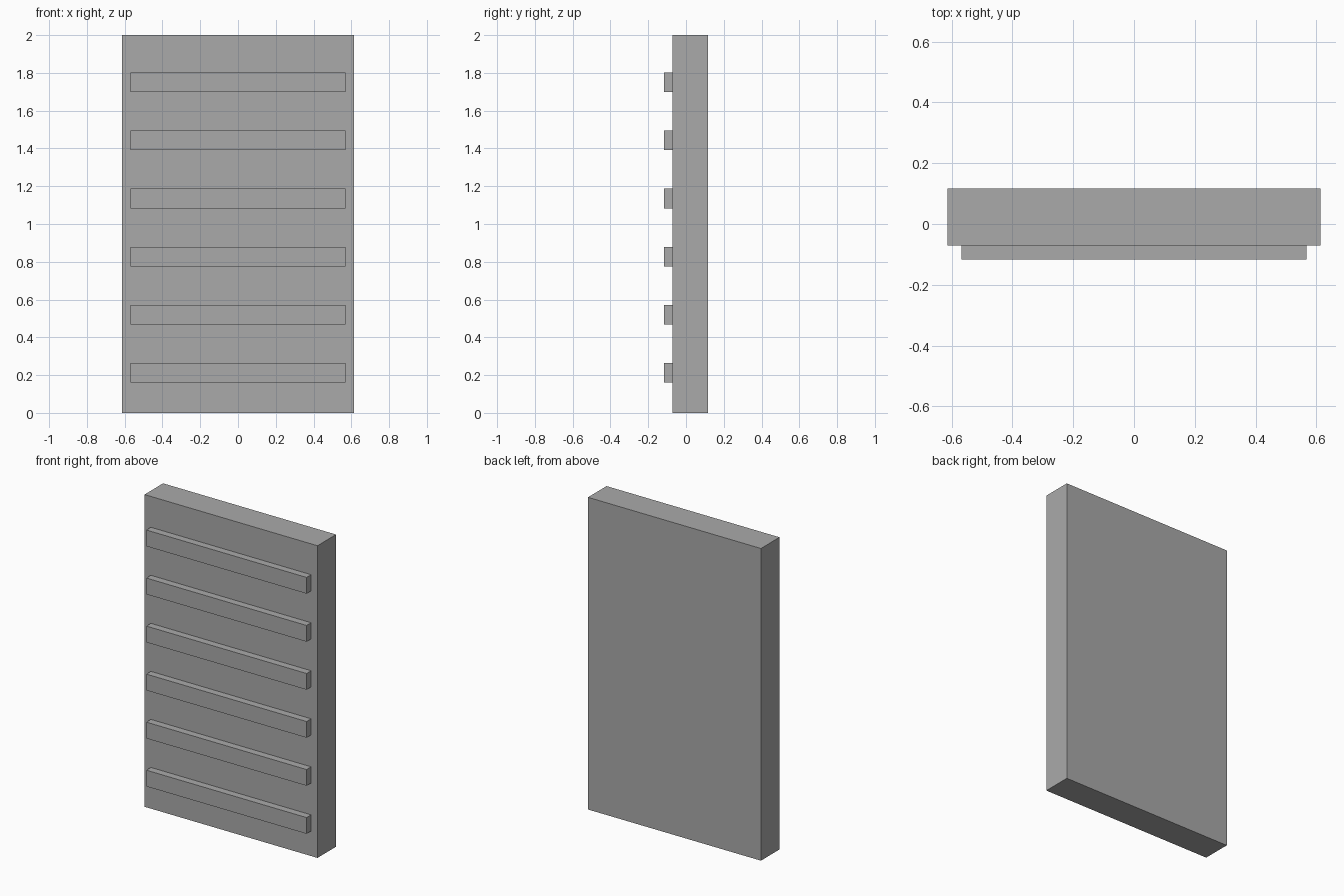
import bpy

cube = bpy.data.objects.get("Cube")
if cube:
    bpy.data.objects.remove(cube, do_unlink=True)

grey = bpy.data.materials.new("plain_grey")
grey.use_nodes = True
colour = (0.4, 0.4, 0.4, 1)
grey.diffuse_color = colour
grey.node_tree.nodes["Principled BSDF"].inputs["Base Color"].default_value = colour


def box(name, low, high):
    """Add a box spanning two opposite corners."""
    centre = [(a + b) / 2 for a, b in zip(low, high)]
    bpy.ops.mesh.primitive_cube_add(size=1, location=centre)
    part = bpy.context.object
    part.name = name
    part.scale = [b - a for a, b in zip(low, high)]
    bpy.ops.object.transform_apply(location=False, rotation=False, scale=True)
    part.data.materials.append(grey)
    return part


FRONT, BACK, PANEL_FRONT = -0.117, 0.117, -0.071

# Upright panel
box("panel", (-0.613, PANEL_FRONT, 0), (0.613, BACK, 2))

# Evenly spaced horizontal slats on the front
half_width, half_height = 0.568, 0.052
for i in range(6):
    z = 0.212 + i * 0.3077
    box(f"slat_{i + 1}",
        (-half_width, FRONT, z - half_height),
        (half_width, PANEL_FRONT, z + half_height))
